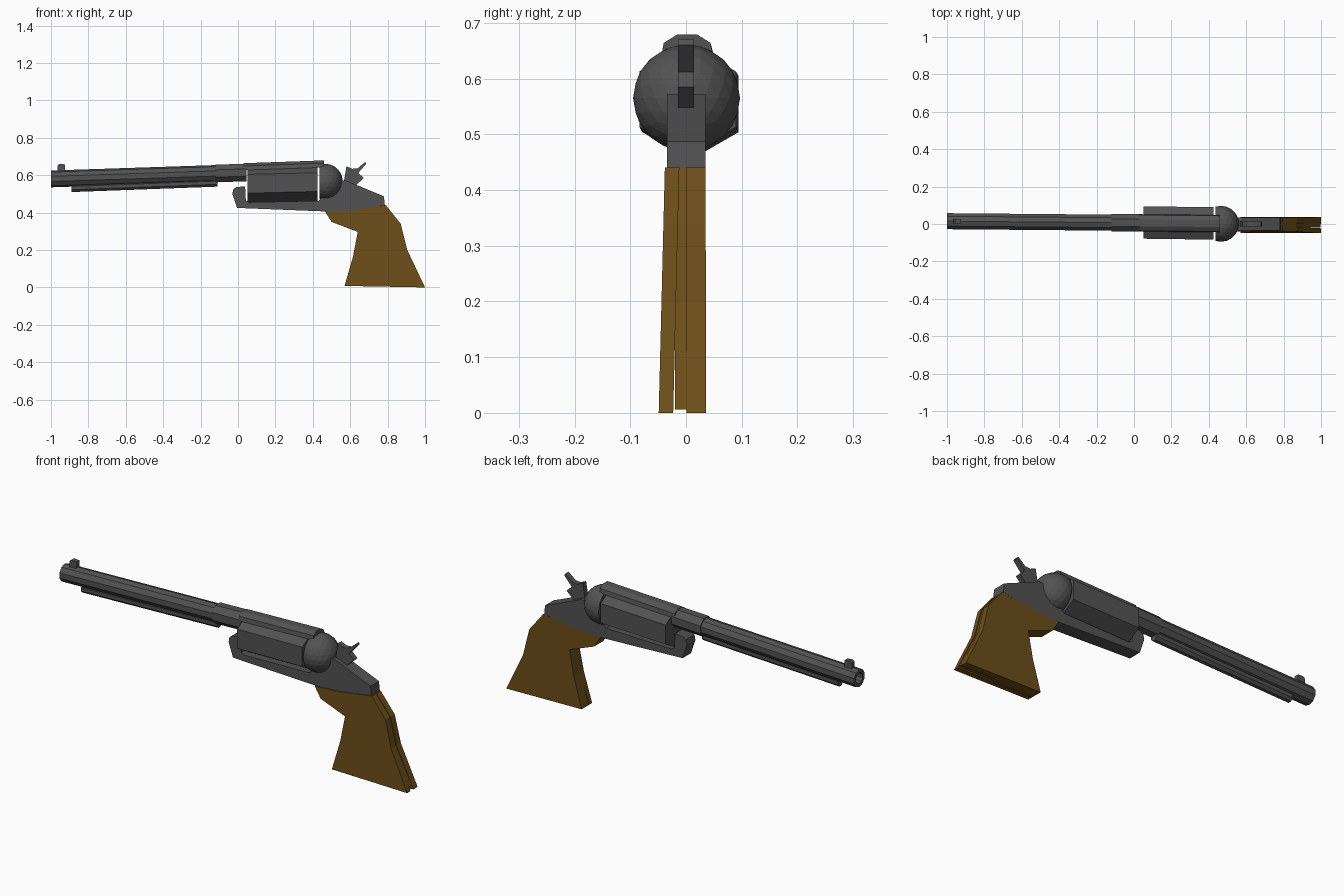
import bpy, bmesh, math
from mathutils import Vector

if "Cube" in bpy.data.objects:
    bpy.data.objects.remove(bpy.data.objects["Cube"])


def material(name, rgb):
    m = bpy.data.materials.new(name)
    m.diffuse_color = (*rgb, 1)
    m.use_nodes = True
    m.node_tree.nodes["Principled BSDF"].inputs["Base Color"].default_value = m.diffuse_color
    return m


STEEL = material("dark_steel", (0.085, 0.085, 0.085))
WOOD = material("brown_wood", (0.15, 0.075, 0.01))


def finish(name, bm, mat):
    bmesh.ops.recalc_face_normals(bm, faces=bm.faces[:])
    me = bpy.data.meshes.new(name)
    bm.to_mesh(me)
    bm.free()
    me.materials.append(mat)
    ob = bpy.data.objects.new(name, me)
    bpy.context.collection.objects.link(ob)
    return ob


def loft(name, rings, mat):
    """Skin a list of matching point rings and cap both ends."""
    bm = bmesh.new()
    vs = [[bm.verts.new(p) for p in r] for r in rings]
    n = len(rings[0])
    for a, b in zip(vs, vs[1:]):
        for i in range(n):
            j = (i + 1) % n
            bm.faces.new((a[i], a[j], b[j], b[i]))
    bm.faces.new(vs[0])
    bm.faces.new(vs[-1])
    return finish(name, bm, mat)


def turned(name, start, end, profile, sides, phase=0.0, mat=STEEL):
    """Prism rings around the line start-end; profile holds (x, radius)."""
    s, e = Vector(start), Vector(end)
    rings = []
    for x, r in profile:
        c = s.lerp(e, (x - s.x) / (e.x - s.x))
        rings.append([(c.x, c.y + r * math.cos(a), c.z + r * math.sin(a))
                      for a in (phase + math.tau * i / sides for i in range(sides))])
    return loft(name, rings, mat)


def plate(name, pts, y0, y1, mat=STEEL, lean=0.0):
    """Extrude an x-z outline from y0 to y1; lean shifts y towards the bottom."""
    return loft(name, [[(x, y + lean * (0.44 - z), z) for x, z in pts] for y in (y0, y1)], mat)


# barrel with open bore, octagonal breech and the rod below
A, B = (-1, 0.015, 0.58), (0.46, 0.002, 0.628)
turned("barrel", A, B, [(-0.9, 0.028), (-1, 0.028), (-1, 0.045), (-0.1, 0.045)], 10, math.pi / 10)
turned("breech", A, B, [(-0.12, 0.051), (0.045, 0.051)], 8, math.pi / 8)
turned("ejector_rod", (-0.89, 0.012, 0.531), (-0.11, 0.006, 0.56),
       [(-0.89, 0.023), (-0.11, 0.023)], 8, math.pi / 8)

# top strap running over the cylinder
section = [(-0.046, 0.0), (-0.042, 0.022), (-0.018, 0.037), (0.018, 0.037),
           (0.042, 0.022), (0.046, 0.0)]
loft("top_strap", [[(x, y + dy, z + h) for y, h in section]
                   for x, dy, z in ((0.03, 0.006, 0.627), (0.46, 0.002, 0.642))], STEEL)

# front sight
plate("front_sight", [(-0.965, 0.615), (-0.965, 0.652), (-0.955, 0.66),
                      (-0.925, 0.658), (-0.925, 0.615)], 0.003, 0.027)

# six-sided cylinder
turned("cylinder", (0.05, 0.008, 0.554), (0.43, 0.003, 0.563),
       [(0.05, 0.1), (0.425, 0.1)], 6, math.pi / 6)

# rounded recoil shield, faceted ball with the front sliced off
bm = bmesh.new()
bmesh.ops.create_icosphere(bm, subdivisions=3, radius=0.096)
bmesh.ops.translate(bm, verts=bm.verts[:], vec=(0.465, 0.001, 0.565))
cut = bmesh.ops.bisect_plane(bm, geom=bm.verts[:] + bm.edges[:] + bm.faces[:],
                             plane_co=(0.435, 0, 0), plane_no=(1, 0, 0), clear_inner=True)
bmesh.ops.holes_fill(bm, edges=[g for g in cut["geom_cut"] if isinstance(g, bmesh.types.BMEdge)])
finish("recoil_shield", bm, STEEL)

# frame: front lug, lower bar and rear slope
plate("frame", [(-0.03, 0.5), (-0.025, 0.525), (-0.01, 0.536), (0.038, 0.541), (0.042, 0.465),
                (0.06, 0.455), (0.43, 0.463), (0.47, 0.5), (0.53, 0.57), (0.575, 0.572),
                (0.78, 0.487), (0.785, 0.44), (0.6, 0.412), (0.47, 0.406), (-0.005, 0.425)],
      -0.034, 0.035)

# hammer with spur
plate("hammer", [(0.565, 0.56), (0.58, 0.648), (0.61, 0.634), (0.64, 0.637), (0.68, 0.67),
                 (0.685, 0.66), (0.643, 0.612), (0.672, 0.585), (0.63, 0.545)], -0.014, 0.014)

# grip: two side panels around a slightly shorter core
grip = [(0.465, 0.406), (0.5, 0.35), (0.64, 0.297), (0.615, 0.165), (0.57, 0.008),
        (1.0, 0.0), (0.905, 0.2), (0.87, 0.34), (0.79, 0.44), (0.6, 0.413)]
core = [(x, max(z, 0.006)) for x, z in grip]
plate("grip_panel_front", grip, -0.038, -0.012, WOOD, -0.025)
plate("grip_panel_back", grip, 0.0, 0.035, WOOD, 0.003)
plate("grip_core", [(x - 0.004 if x > 0.7 else x, z) for x, z in core], -0.02, 0.01, WOOD)
